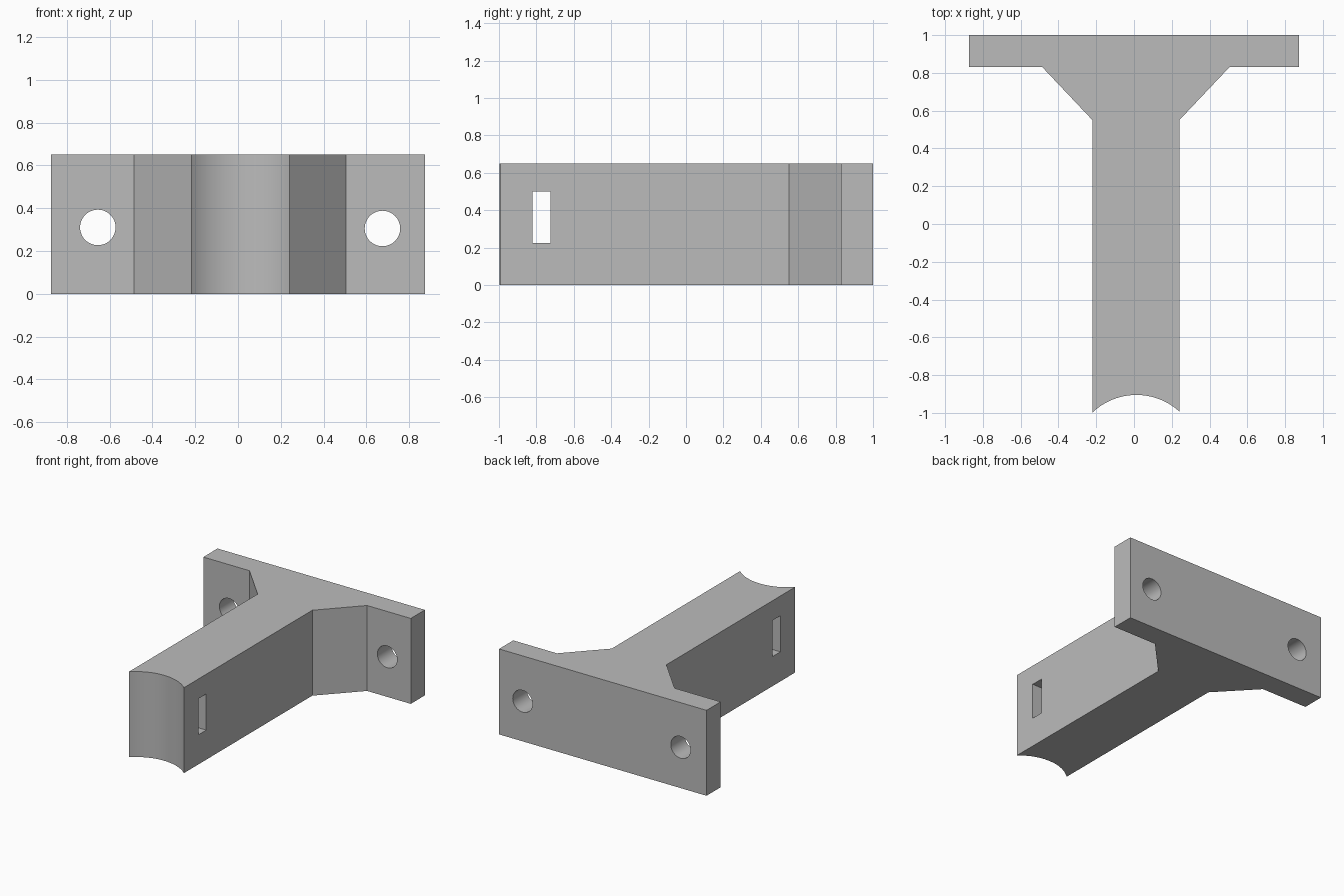
import bpy, bmesh, math
from mathutils import Matrix

cube = bpy.data.objects.get("Cube")
if cube:
    bpy.data.objects.remove(cube, do_unlink=True)

HEIGHT = 0.65

grey = bpy.data.materials.new("plain grey")
grey.use_nodes = True
colour = (0.5, 0.5, 0.5, 1)
grey.diffuse_color = colour
grey.node_tree.nodes["Principled BSDF"].inputs["Base Color"].default_value = colour


def finish(bm, name):
    bmesh.ops.recalc_face_normals(bm, faces=bm.faces)
    mesh = bpy.data.meshes.new(name)
    bm.to_mesh(mesh)
    bm.free()
    mesh.materials.append(grey)
    obj = bpy.data.objects.new(name, mesh)
    bpy.context.collection.objects.link(obj)
    return obj


def extrude_profile(points, name):
    bm = bmesh.new()
    face = bm.faces.new([bm.verts.new((x, y, 0)) for x, y in points])
    top = bmesh.ops.extrude_face_region(bm, geom=[face])["geom"]
    bmesh.ops.translate(bm, vec=(0, 0, HEIGHT),
                        verts=[v for v in top if isinstance(v, bmesh.types.BMVert)])
    return finish(bm, name)


def bolt_hole(x, z, name):
    bm = bmesh.new()
    place = Matrix.Translation((x, 0.9, z)) @ Matrix.Rotation(math.pi / 2, 4, 'X')
    bmesh.ops.create_cone(bm, cap_ends=True, segments=48, radius1=0.083,
                          radius2=0.083, depth=0.5, matrix=place)
    return finish(bm, name)


def slot(y0, y1, z0, z1, name):
    bm = bmesh.new()
    place = Matrix.Translation((0, (y0 + y1) / 2, (z0 + z1) / 2))
    bmesh.ops.create_cube(bm, size=1, matrix=place @ Matrix.Diagonal((1, y1 - y0, z1 - z0, 1)))
    return finish(bm, name)


# Mounting plate, gussets and arm as one outline, with a concave saddle at the front
left, right = -0.22, 0.24
radius, cx, cy = 0.338, 0.013, -1.243
a0 = math.acos((right - cx) / radius)
a1 = math.acos((left - cx) / radius)
steps = 24
saddle = [(cx + radius * math.cos(a0 + (a1 - a0) * i / steps),
           cy + radius * math.sin(a0 + (a1 - a0) * i / steps)) for i in range(steps + 1)]
outline = saddle + [(left, 0.55), (-0.485, 0.83), (-0.873, 0.83), (-0.873, 1),
                    (0.873, 1), (0.873, 0.83), (0.505, 0.83), (right, 0.55)]
bracket = extrude_profile(outline, "saddle_bracket")

# Two bolt holes through the plate and a strap slot through the arm
cutters = [bolt_hole(-0.655, 0.31, "left_hole_cutter"),
           bolt_hole(0.675, 0.305, "right_hole_cutter"),
           slot(-0.82, -0.725, 0.225, 0.50, "strap_slot_cutter")]

bpy.context.view_layer.objects.active = bracket
for cutter in cutters:
    mod = bracket.modifiers.new(cutter.name, 'BOOLEAN')
    mod.operation = 'DIFFERENCE'
    mod.solver = 'EXACT'
    mod.object = cutter
    bpy.ops.object.modifier_apply(modifier=mod.name)
    bpy.data.objects.remove(cutter, do_unlink=True)

# Smooth the curved walls and keep the edges crisp
bpy.ops.object.select_all(action='DESELECT')
bracket.select_set(True)
bpy.ops.object.shade_smooth_by_angle(angle=math.radians(30))
